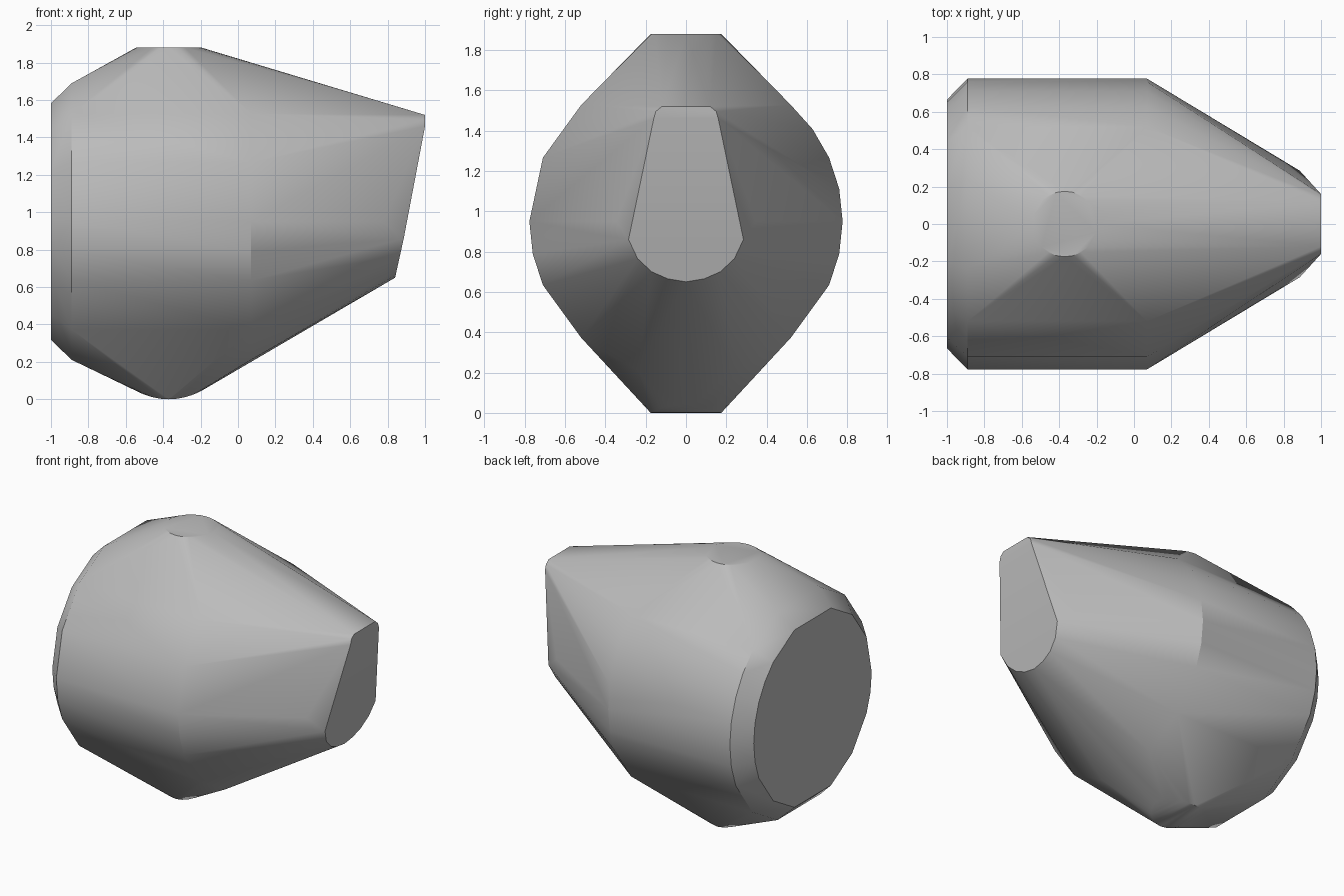
import bpy, bmesh
from math import radians, cos, sin, tau

cube = bpy.data.objects.get("Cube")
if cube:
    bpy.data.objects.remove(cube)

grey = bpy.data.materials.new("plain grey")
grey.use_nodes = True
colour = (0.5, 0.5, 0.5, 1)
grey.diffuse_color = colour
grey.node_tree.nodes["Principled BSDF"].inputs["Base Color"].default_value = colour

MID_Z = 0.95
POST_X = -0.37
POST_R = 0.175

# Barrel: chamfered rear end and a wide front rim
angles = (0, 12, 24, 36, 48, 72, 108, 132, 156, 180, 192, 204, 228, 252, 288, 312, 336, 348)


def ring(x, radius):
    return [(x, radius * cos(radians(a)), MID_Z + radius * sin(radians(a))) for a in angles]


points = ring(-1, 0.665) + ring(-0.89, 0.777) + ring(0.07, 0.777)

# Round top pad and slightly curved bottom pad
for i in range(24):
    c, s = cos(tau * i / 24), sin(tau * i / 24)
    points.append((POST_X + POST_R * c, POST_R * s, 1.88))
    points.append((POST_X + POST_R * c, POST_R * s, 0.045 * c * c))

# Slanted nose: half outline of its face, mirrored, leaning back below the tip
outline = [(0, 0.65), (0.09, 0.665), (0.17, 0.70), (0.24, 0.765), (0.285, 0.86),
           (0.16, 1.46), (0.15, 1.495), (0.12, 1.52)]
for side in (-1, 1):
    for y, z in outline:
        points.append((min(1, 0.84 + 0.22 * (z - 0.65)), side * y, z))
    points.append((0.78, side * 0.345, 0.95))

# Shrink-wrap every part into one solid shell
bm = bmesh.new()
for p in points:
    bm.verts.new(p)
result = bmesh.ops.convex_hull(bm, input=bm.verts)
loose = [v for v in bm.verts if not v.link_faces]
bmesh.ops.delete(bm, geom=loose, context="VERTS")
bmesh.ops.dissolve_limit(bm, angle_limit=radians(0.5), verts=bm.verts, edges=bm.edges)
bmesh.ops.recalc_face_normals(bm, faces=bm.faces)
mesh = bpy.data.meshes.new("tapered_shell")
bm.to_mesh(mesh)
bm.free()
mesh.materials.append(grey)

shell = bpy.data.objects.new("tapered_shell", mesh)
bpy.context.collection.objects.link(shell)
bpy.context.view_layer.objects.active = shell
shell.select_set(True)
bpy.ops.object.shade_smooth_by_angle(angle=radians(30))
